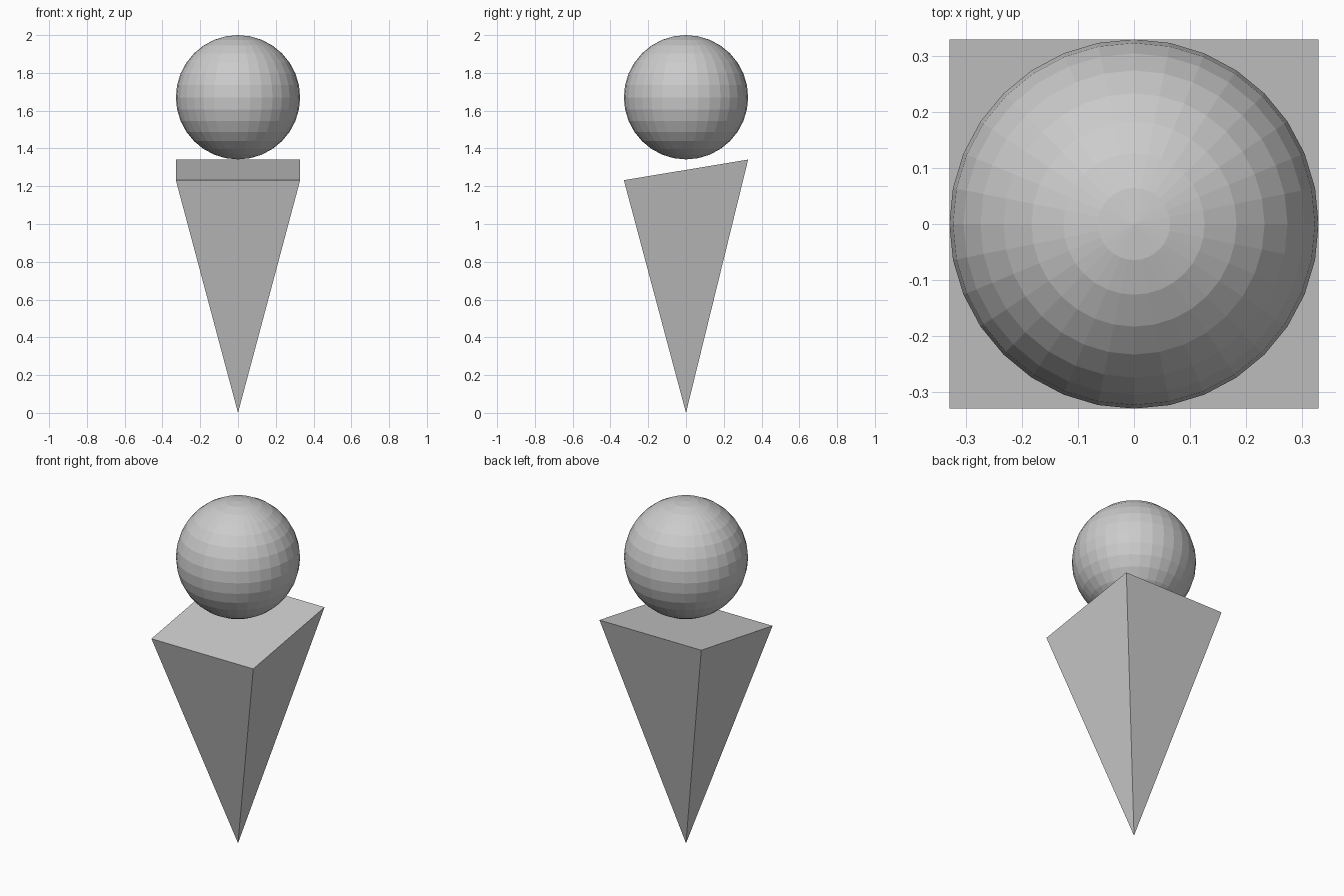
import bpy, math

if "Cube" in bpy.data.objects:
    bpy.data.objects.remove(bpy.data.objects["Cube"])

R = 0.329           # ball radius and half width of the pyramid top
Z_FRONT, Z_BACK = 1.232, 1.341

# Ball floating above the spike
bpy.ops.mesh.primitive_uv_sphere_add(segments=32, ring_count=16, radius=R,
                                     location=(0, 0, 2 - R))
bpy.context.object.name = "ball"

# Inverted square pyramid, point on the ground, top slanting up to the back
bpy.ops.mesh.primitive_cone_add(vertices=4, radius1=R * math.sqrt(2), radius2=0,
                                depth=1, rotation=(math.pi, 0, math.pi / 4))
spike = bpy.context.object
spike.name = "spike"
bpy.ops.object.transform_apply(location=True, rotation=True, scale=True)
for v in spike.data.vertices:
    if v.co.z < 0:
        v.co = (0, 0, 0)
    else:
        v.co.z = Z_BACK if v.co.y > 0 else Z_FRONT
